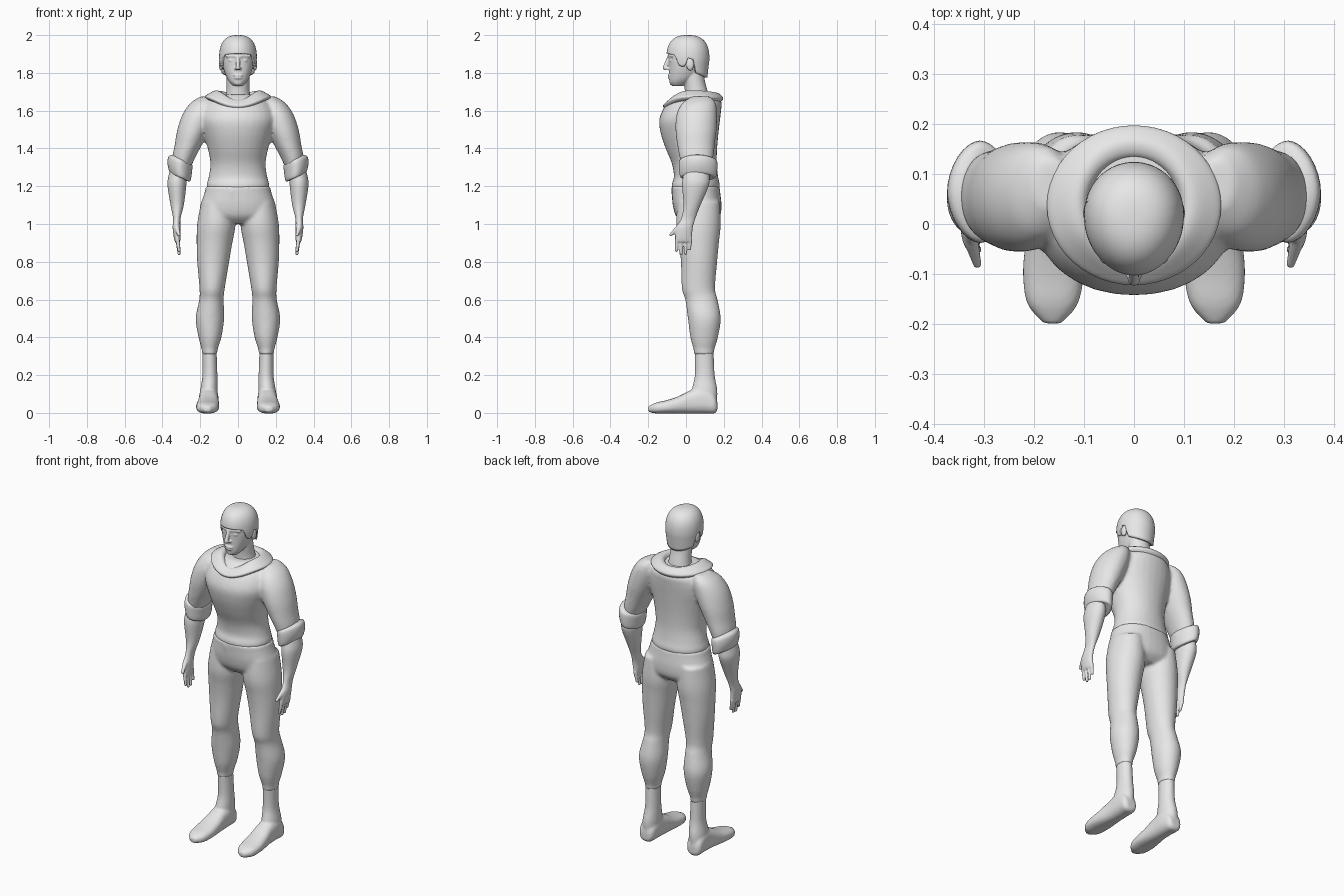
import bpy, bmesh, math
from mathutils import Vector, Matrix

cube = bpy.data.objects.get("Cube")
if cube:
    bpy.data.objects.remove(cube, do_unlink=True)

grey = bpy.data.materials.new("plain_grey")
grey.use_nodes = True
grey.diffuse_color = (0.8, 0.8, 0.8, 1)
grey.node_tree.nodes["Principled BSDF"].inputs["Base Color"].default_value = (0.8, 0.8, 0.8, 1)


def finish(bm, name, voxel=0, relax=3):
    """Turn a bmesh into a smooth object; a voxel size blends its volumes into one skin."""
    bmesh.ops.recalc_face_normals(bm, faces=bm.faces)
    mesh = bpy.data.meshes.new(name)
    bm.to_mesh(mesh)
    bm.free()
    mesh.materials.append(grey)
    for poly in mesh.polygons:
        poly.use_smooth = True
    obj = bpy.data.objects.new(name, mesh)
    bpy.context.collection.objects.link(obj)
    if voxel:
        remesh = obj.modifiers.new("blend", 'REMESH')
        remesh.mode = 'VOXEL'
        remesh.voxel_size = voxel
        remesh.use_smooth_shade = True
        smooth = obj.modifiers.new("relax", 'SMOOTH')
        smooth.factor = 0.5
        smooth.iterations = relax
    return obj


def spline(rows, steps):
    """Catmull-Rom interpolation between rows of numbers."""
    out = []
    for i in range(len(rows) - 1):
        quad = [rows[max(0, min(len(rows) - 1, i + k))] for k in (-1, 0, 1, 2)]
        for s in range(steps):
            t = s / steps
            out.append([b + (c - a) * t / 2 + (a - 2.5 * b + 2 * c - d / 2) * t * t
                        + (1.5 * (b - c) + (d - a) / 2) * t ** 3 for a, b, c, d in zip(*quad)])
    out.append(rows[-1])
    return out


def skin(bm, rings, caps=True):
    loops = [[bm.verts.new(p) for p in ring] for ring in rings]
    count = len(loops[0])
    for low, high in zip(loops, loops[1:]):
        for i in range(count):
            j = (i + 1) % count
            bm.faces.new((low[i], low[j], high[j], high[i]))
    if caps:
        bm.faces.new(loops[0])
        bm.faces.new(loops[-1])


def loft(bm, rows, side=1, power=2, axis='z', steps=4, count=32, shape=None):
    """Rows give level, x range and cross range; short rows give level, half width and cross range."""
    rows = [r if len(r) == 5 else (r[0], -r[1], r[1], r[2], r[3]) for r in rows]
    rings = []
    for level, x0, x1, c0, c1 in spline(rows, steps):
        ring = []
        for i in range(count):
            a = math.tau * i / count
            u, v = (math.copysign(abs(f) ** (2 / power), f) for f in (math.cos(a), math.sin(a)))
            x, c = (x0 + x1 + (x1 - x0) * u) / 2, (c0 + c1 + (c1 - c0) * v) / 2
            z = level + (shape(u, v) if shape else 0)
            ring.append((side * x, c, z) if axis == 'z' else (side * x, level, c))
        rings.append(ring)
    skin(bm, rings)


def limb(bm, start, end, r0, r1, side=1):
    """Tapered rounded bar made of overlapping balls."""
    for i in range(11):
        p = Vector(start).lerp(Vector(end), i / 10)
        p.x *= side
        bmesh.ops.create_uvsphere(bm, u_segments=12, v_segments=8, radius=r0 + (r1 - r0) * i / 10,
                                  matrix=Matrix.Translation(p))


def ball(bm, centre, size):
    bmesh.ops.create_uvsphere(bm, u_segments=20, v_segments=14, radius=1,
                              matrix=Matrix.Translation(centre) @ Matrix.Diagonal((*size, 1)))


# Shirt: torso with full upper sleeves
bm = bmesh.new()
loft(bm, [(1.185, .163, -.075, .178), (1.21, .166, -.076, .179), (1.25, .155, -.064, .17),
          (1.32, .146, -.075, .163), (1.4, .16, -.108, .165), (1.48, .182, -.134, .172),
          (1.55, .2, -.142, .18), (1.61, .19, -.12, .187), (1.65, .16, -.09, .187),
          (1.685, .1, -.04, .15)], power=2.1)
for s in (1, -1):
    loft(bm, [(1.675, .13, .2, .03, .13), (1.64, .12, .252, -.02, .157), (1.58, .12, .294, -.05, .164),
              (1.5, .15, .321, -.056, .162), (1.42, .19, .335, -.047, .152),
              (1.36, .222, .346, -.036, .146), (1.3, .25, .346, -.02, .135)], s)
finish(bm, "shirt", .01, 5)

# Folded collar that dips at the front
bm = bmesh.new()
loft(bm, [(1.67, .085, -.05, .125), (1.7, .098, -.06, .137), (1.707, .12, -.085, .165),
          (1.69, .155, -.11, .19), (1.675, .174, -.122, .197), (1.66, .165, -.112, .187)],
     count=48, shape=lambda u, v: -.05 * max(0, -v) ** 3 - .012 * max(0, v) ** 2)
finish(bm, "collar")

# Rolled sleeve cuffs, higher on the outside
for s, label in ((1, "left"), (-1, "right")):
    bm = bmesh.new()
    loft(bm, [(1.25, .27, .35, -.01, .135), (1.25, .252, .362, -.03, .158), (1.295, .244, .373, -.037, .166),
              (1.335, .242, .368, -.036, .163), (1.345, .26, .345, -.02, .14)],
         s, 1.8, shape=lambda u, v: .022 * u)
    finish(bm, label + "_cuff")

    # Forearm, palm, fingers and thumb
    bm = bmesh.new()
    loft(bm, [(1.32, .27, .35, 0, .12), (1.25, .274, .369, -.016, .125), (1.2, .274, .373, -.021, .12),
              (1.1, .287, .357, -.013, .077), (1.03, .304, .344, -.026, .05),
              (.98, .305, .346, -.052, .036), (.93, .304, .34, -.058, .032), (.905, .307, .334, -.05, .026)], s)
    for y, tip in ((-.047, .86), (-.023, .842), (.001, .845), (.023, .868)):
        limb(bm, (.322, y, .925), (.312, y - .004, tip), .0115, .0085, s)
    limb(bm, (.325, -.035, .985), (.313, -.08, .943), .015, .009, s)
    finish(bm, label + "_forearm_and_hand", .0045, 2)

    # Boot: shaft and flat-soled foot
    bm = bmesh.new()
    loft(bm, [(.325, .113, .188, .045, .146), (.2, .109, .188, .047, .152),
              (.12, .107, .2, .03, .166), (.05, .11, .205, .03, .164)], s)
    loft(bm, [(.166, .13, .185, .012, .06), (.15, .113, .203, -.003, .1), (.1, .104, .207, -.003, .14),
              (.03, .103, .208, -.003, .122), (-.04, .1, .217, -.003, .088), (-.1, .1, .222, -.003, .068),
              (-.16, .112, .213, -.003, .054), (-.199, .145, .18, .006, .035)], s, 2.5, 'y')
    finish(bm, label + "_boot", .007, 4)

# Trousers: hips and two shaped legs
bm = bmesh.new()
loft(bm, [(1.2, .17, -.078, .178), (1.17, .176, -.076, .181), (1.1, .196, -.07, .188),
          (1.04, .19, -.052, .18), (1.0, .12, -.01, .14)], power=2.2)
for s in (1, -1):
    loft(bm, [(1.12, .03, .195, -.045, .178), (1.0, .014, .216, -.052, .184), (.9, .03, .219, -.037, .174),
              (.8, .047, .216, -.027, .165), (.66, .07, .204, -.022, .154), (.6, .076, .205, -.004, .167),
              (.5, .073, .224, .01, .184), (.4, .088, .209, .023, .169), (.335, .108, .192, .04, .15),
              (.308, .108, .192, .04, .15)], s)
limb(bm, (-.035, -.074, 1.175), (-.028, -.064, 1.11), .007, .004)
finish(bm, "trousers", .009, 4)

# Head: skull, jaw, neck and facial features
bm = bmesh.new()
loft(bm, [(1.63, .075, -.005, .13), (1.7, .062, -.006, .115), (1.76, .06, -.012, .1), (1.84, .06, -.02, .09)])
loft(bm, [(1.73, .024, -.072, -.02), (1.75, .044, -.086, .02), (1.78, .062, -.089, .06),
          (1.83, .079, -.09, .09), (1.88, .086, -.092, .105), (1.94, .083, -.088, .108),
          (1.98, .05, -.05, .075)], power=2.2)
limb(bm, (0, -.088, 1.893), (0, -.111, 1.828), .008, .013)
ball(bm, (0, -.087, 1.787), (.026, .011, .006))
ball(bm, (0, -.087, 1.773), (.022, .01, .006))
ball(bm, (0, -.074, 1.748), (.022, .013, .014))
for s in (1, -1):
    limb(bm, (.012, -.089, 1.889), (.06, -.072, 1.89), .009, .008, s)
    ball(bm, (s * .034, -.077, 1.866), (.017, .011, .008))
    ball(bm, (s * .011, -.098, 1.823), (.008, .01, .007))
    ball(bm, (s * .091, .022, 1.845), (.011, .021, .033))
finish(bm, "head", .0045, 3)


# Hair: rounded cap whose hem follows the fringe, sideburns, ears and nape
def hem(y):
    line = [(-.12, 1.905), (-.06, 1.895), (-.036, 1.835), (-.005, 1.835), (.008, 1.88),
            (.04, 1.87), (.055, 1.8), (.13, 1.772)]
    for (y0, z0), (y1, z1) in zip(line, line[1:]):
        if y <= y1:
            return z0 + (z1 - z0) * (y - y0) / (y1 - y0)
    return line[-1][1]


bm = bmesh.new()
rings = []
for k in range(25):
    ring = []
    for i in range(72):
        a = math.tau * i / 72
        y = .01 + .114 * math.sin(a)
        z = 2 - (2 - hem(y)) * (1 - k / 24.4) ** 1.6
        rise = (z - 1.87) / .13
        r = (1 - rise ** 2.6) ** (1 / 2.6) if rise > 0 else 1 + rise * .14
        width = .1 * (1 + .06 * math.sin(a))
        ring.append((width * r * math.cos(a), .01 + (y - .01) * r, z))
    rings.append(ring)
skin(bm, rings, caps=False)
top = [v for v in bm.verts if len(v.link_faces) == 2 and v.co.z > 1.99]
bmesh.ops.contextual_create(bm, geom=top)
hair = finish(bm, "hair")
thick = hair.modifiers.new("thickness", 'SOLIDIFY')
thick.thickness = .014
thick.offset = -1
